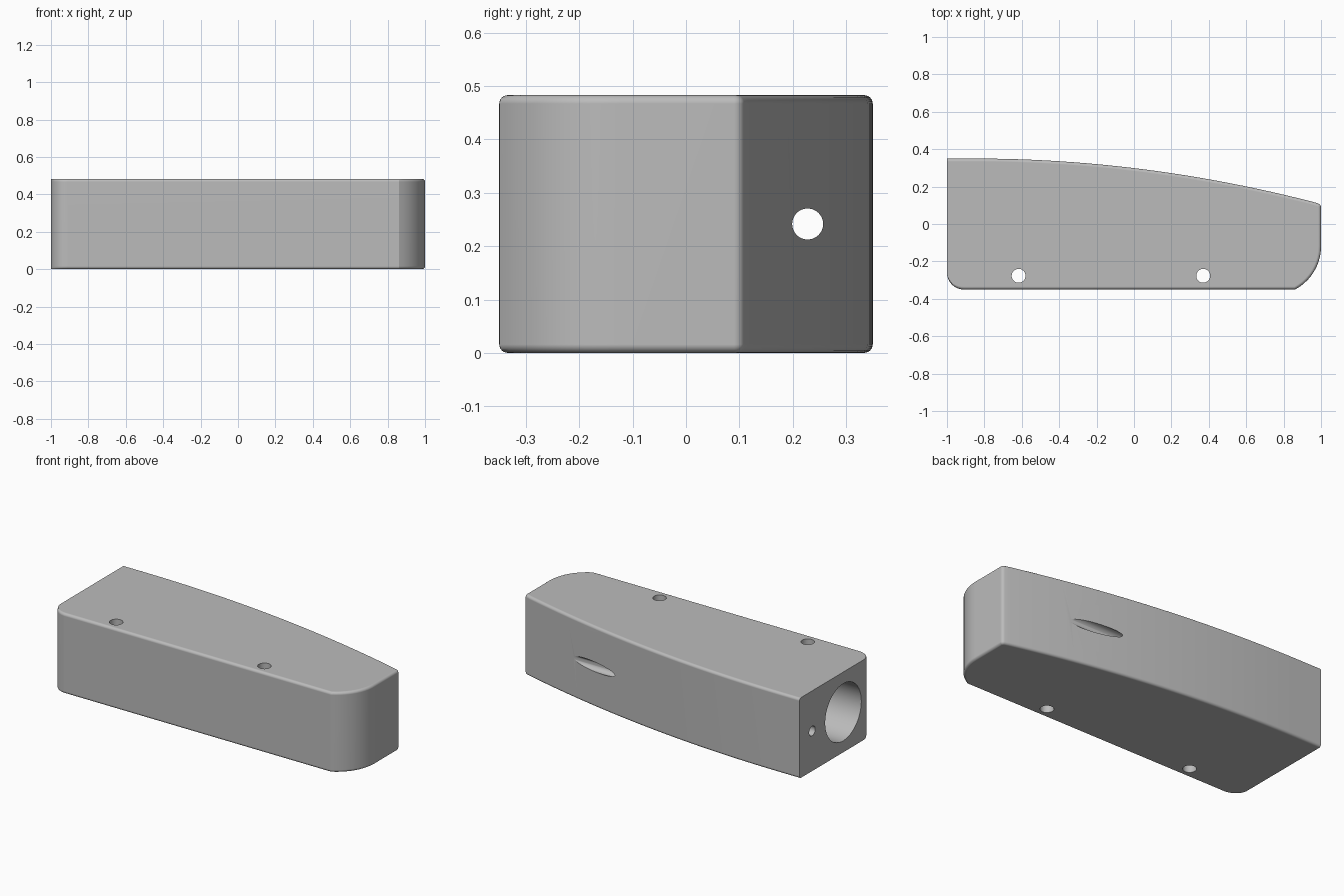
import bpy, bmesh
from math import sin, cos, pi, radians
from mathutils import Vector

if "Cube" in bpy.data.objects:
    bpy.data.objects.remove(bpy.data.objects["Cube"], do_unlink=True)

HEIGHT, FILLET, STEPS = 0.483, 0.016, 6

grey = bpy.data.materials.new("plain grey")
grey.use_nodes = True
grey.diffuse_color = (0.5, 0.5, 0.5, 1)
grey.node_tree.nodes["Principled BSDF"].inputs["Base Color"].default_value = (0.5, 0.5, 0.5, 1)


def arc(cx, cy, r, start, end, n):
    angles = [radians(start + (end - start) * i / n) for i in range(n + 1)]
    return [Vector((cx + r * cos(a), cy + r * sin(a))) for a in angles]


# Plan outline: rounded front corners, small rear corner, bowed back
outline = arc(-0.91, -0.26, 0.09, 180, 270, 10)
outline += arc(0.74, -0.12, 0.26, -62, 0, 10)
outline += arc(0.98, 0.09, 0.02, 0, 75, 5)
for i in range(25):
    x = 0.96 - 1.81 * i / 24
    outline.append(Vector((x, 0.35 - 0.071 * (x + 0.85) ** 2)))
outline.append(Vector((-1, 0.35)))


def outward(i):
    """Mitred outward direction; the flat end stays square."""
    a, b, c = outline[i - 1], outline[i], outline[(i + 1) % len(outline)]
    n1 = Vector(((b - a).y, -(b - a).x)).normalized()
    n2 = Vector(((c - b).y, -(c - b).x)).normalized()
    n = (n1 + n2) / (1 + n1.dot(n2))
    return Vector((max(n.x, 0), n.y))


# Body: stacked rings with filleted top and bottom rims
levels = []
for i in range(STEPS + 1):
    t = pi / 2 * (1 - i / STEPS)
    levels.append((FILLET * (1 - cos(t)), FILLET * (1 - sin(t))))
levels += [(inset, HEIGHT - z) for inset, z in reversed(levels)]

bm = bmesh.new()
rings = []
for inset, z in levels:
    ring = []
    for i, p in enumerate(outline):
        q = p - outward(i) * inset
        ring.append(bm.verts.new((q.x, q.y, z)))
    rings.append(ring)
for low, high in zip(rings, rings[1:]):
    for i in range(len(low)):
        j = (i + 1) % len(low)
        bm.faces.new((low[i], low[j], high[j], high[i]))
bm.faces.new(rings[0][::-1])
bm.faces.new(rings[-1])
bmesh.ops.recalc_face_normals(bm, faces=bm.faces)
mesh = bpy.data.meshes.new("body")
bm.to_mesh(mesh)
bm.free()
body = bpy.data.objects.new("body", mesh)
bpy.context.collection.objects.link(body)
mesh.materials.append(grey)


def drill(name, radius, depth, location, rotation=(0, 0, 0)):
    bpy.ops.mesh.primitive_cylinder_add(vertices=48, radius=radius, depth=depth,
                                        location=location, rotation=rotation)
    cutter = bpy.context.object
    cutter.name = name
    cutter.hide_render = True
    cutter.data.materials.append(grey)
    cut = body.modifiers.new(name, "BOOLEAN")
    cut.operation, cut.solver, cut.object = "DIFFERENCE", "EXACT", cutter
    bpy.ops.object.select_all(action="DESELECT")
    bpy.context.view_layer.objects.active = body
    body.select_set(True)
    bpy.ops.object.modifier_apply(modifier=cut.name)
    bpy.data.objects.remove(cutter, do_unlink=True)


# Two upright bolt holes, a wide blind bore and a narrow through channel
ALONG = (0, pi / 2, 0)
for x in (-0.617, 0.37):
    drill("bolt_hole", 0.037, 1, (x, -0.277, HEIGHT / 2))
drill("wide_bore", 0.172, 1.6, (-0.3, -0.067, HEIGHT / 2), ALONG)
drill("narrow_channel", 0.029, 3, (0, 0.228, HEIGHT / 2), ALONG)

# Smooth shading with crisp edges and flat caps
bpy.ops.object.shade_smooth_by_angle(angle=radians(20))
weighted = body.modifiers.new("weighted_normals", "WEIGHTED_NORMAL")
weighted.keep_sharp = True
